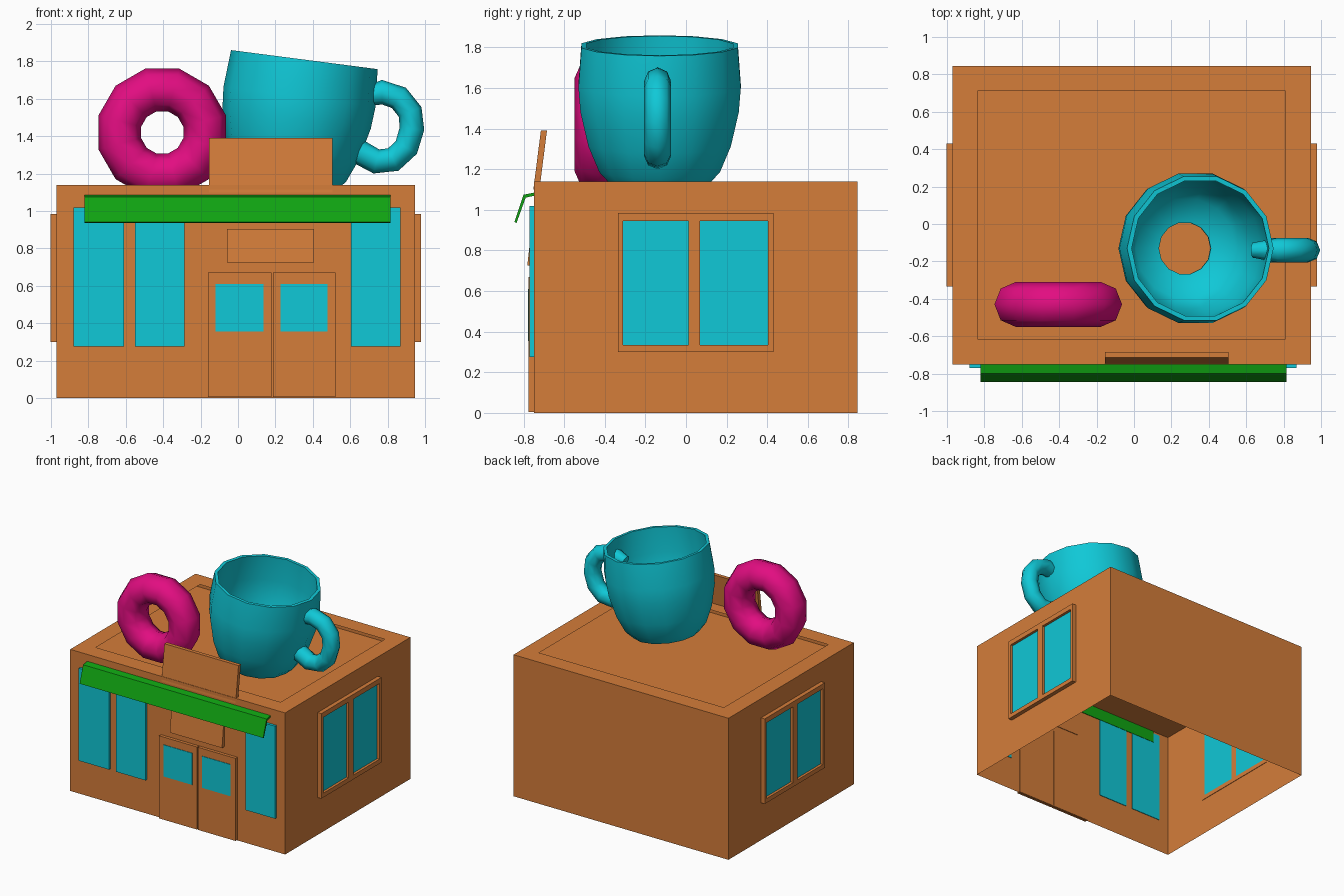
import bpy, bmesh, math
from mathutils import Matrix

if "Cube" in bpy.data.objects:
    bpy.data.objects.remove(bpy.data.objects["Cube"])


def material(name, rgb):
    m = bpy.data.materials.new(name)
    m.diffuse_color = (*rgb, 1)
    m.use_nodes = True
    m.node_tree.nodes["Principled BSDF"].inputs["Base Color"].default_value = m.diffuse_color
    return m


ORANGE = material("orange wall", (0.66, 0.205, 0.042))
TEAL = material("teal", (0.005, 0.58, 0.68))
PINK = material("pink", (0.76, 0.004, 0.22))
GREEN = material("green", (0.005, 0.37, 0.006))


def add(name, bm, mat, smooth=None):
    bmesh.ops.recalc_face_normals(bm, faces=bm.faces)
    me = bpy.data.meshes.new(name)
    bm.to_mesh(me)
    bm.free()
    me.materials.append(mat)
    ob = bpy.data.objects.new(name, me)
    bpy.context.collection.objects.link(ob)
    if smooth:
        bpy.ops.object.select_all(action='DESELECT')
        ob.select_set(True)
        bpy.context.view_layer.objects.active = ob
        bpy.ops.object.shade_smooth_by_angle(angle=math.radians(smooth))
    return ob


def box_bm(x0, x1, y0, y1, z0, z1):
    bm = bmesh.new()
    mat = Matrix.Translation(((x0 + x1) / 2, (y0 + y1) / 2, (z0 + z1) / 2))
    bmesh.ops.create_cube(bm, size=1, matrix=mat @ Matrix.Diagonal((x1 - x0, y1 - y0, z1 - z0, 1)))
    return bm


def box(name, mat, *ext):
    return add(name, box_bm(*ext), mat)


def prism(name, mat, profile, x0, x1):
    """Extrude a closed (y, z) outline along x."""
    bm = bmesh.new()
    face = bm.faces.new([bm.verts.new((x0, y, z)) for y, z in profile])
    ext = bmesh.ops.extrude_face_region(bm, geom=[face])
    bmesh.ops.translate(bm, vec=(x1 - x0, 0, 0),
                        verts=[v for v in ext["geom"] if isinstance(v, bmesh.types.BMVert)])
    return add(name, bm, mat)


def revolve(name, mat, profile, sides, matrix, closed, smooth):
    """Spin an (r, z) profile around local z."""
    bm = bmesh.new()
    rings = [[bm.verts.new((r * math.cos(2 * math.pi * i / sides),
                            r * math.sin(2 * math.pi * i / sides), z)) for i in range(sides)]
             for r, z in profile]
    pairs = list(zip(rings, rings[1:])) + ([(rings[-1], rings[0])] if closed else [])
    for a, b in pairs:
        for i in range(sides):
            j = (i + 1) % sides
            bm.faces.new((a[i], a[j], b[j], b[i]))
    bm.transform(matrix)
    return add(name, bm, mat, smooth)


# Building shell: open below, flat parapet lip around the sunken roof
X0, X1, Y0, Y1, TOP = -0.97, 0.945, -0.75, 0.845, 1.14
bm = box_bm(X0, X1, Y0, Y1, 0, TOP)
bm.faces.ensure_lookup_table()
bottom = min(bm.faces, key=lambda f: f.calc_center_median().z)
bmesh.ops.delete(bm, geom=[bottom], context='FACES_ONLY')
top = max(bm.faces, key=lambda f: f.calc_center_median().z)
bmesh.ops.inset_region(bm, faces=[top], thickness=0.19)
bmesh.ops.delete(bm, geom=[top], context='FACES')
add("building_shell", bm, ORANGE)
box("roof_deck", ORANGE, X0 + 0.005, X1 - 0.005, Y0 + 0.005, Y1 - 0.005, 1.035, 1.045)

# Front windows
for i, (a, b) in enumerate([(-0.88, -0.61), (-0.55, -0.285), (0.605, 0.87)]):
    box(f"front_window_{i + 1}", TEAL, a, b, -0.77, -0.745, 0.275, 1.02)

# Double doors with glass plates
for side, a, b in [("left", -0.16, 0.178), ("right", 0.186, 0.52)]:
    box(f"{side}_door", ORANGE, a, b, -0.775, -0.745, 0.005, 0.67)
    box(f"{side}_door_glass", TEAL, a + 0.04, b - 0.042, -0.779, -0.772, 0.355, 0.61)

# Side windows on both walls: frame bars around recessed panes
for side, wall, s in [("right", X1, 1), ("left", X0, -1)]:
    def bar(name, mat, depth, y0, y1, z0, z1):
        xs = sorted((wall - 0.004 * s, wall + depth * s))
        box(f"{side}_{name}", mat, *xs, y0, y1, z0, z1)
    for name, a, b in [("front_post", -0.335, -0.31), ("mid_post", 0.012, 0.07), ("back_post", 0.405, 0.43)]:
        bar("window_" + name, ORANGE, 0.033, a, b, 0.30, 0.985)
    for name, a, b in [("sill", 0.30, 0.335), ("header", 0.945, 0.985)]:
        bar("window_" + name, ORANGE, 0.033, -0.335, 0.43, a, b)
    for name, a, b in [("front_pane", -0.31, 0.012), ("back_pane", 0.07, 0.405)]:
        bar("window_" + name, TEAL, 0.012, a, b, 0.335, 0.945)

# Awning, with its backing strip inside the wall
prism("awning", GREEN, [(-0.748, 1.085), (-0.80, 1.075), (-0.845, 0.94), (-0.835, 0.935),
                        (-0.79, 1.06), (-0.748, 1.07)], -0.82, 0.815)
box("awning_backing", GREEN, -0.82, 0.815, -0.747, -0.742, 0.94, 1.04)

# Leaning roof sign and tilted sign above the doors
prism("roof_sign", ORANGE, [(-0.752, 1.10), (-0.722, 1.10), (-0.685, 1.39), (-0.715, 1.39)], -0.155, 0.505)
prism("door_sign", ORANGE, [(-0.782, 0.725), (-0.745, 0.725), (-0.745, 0.905), (-0.762, 0.905)], -0.06, 0.405)

# Ring pastry standing on the roof
ring = [(0.235 + 0.118 * math.cos(math.pi * k / 4), 0.12 * math.sin(math.pi * k / 4)) for k in range(8)]
revolve("pastry_ring", PINK, ring, 12,
        Matrix.Translation((-0.405, -0.43, 1.42)) @ Matrix.Rotation(math.pi / 2, 4, 'X') @ Matrix.Rotation(math.radians(15), 4, 'Z'),
        True, 60)

# Tilted cup, open at the base
cup = [(0.14, 0.02), (0.25, 0.0), (0.305, 0.06), (0.36, 0.19), (0.40, 0.36), (0.41, 0.48), (0.395, 0.68),
       (0.37, 0.68), (0.38, 0.48), (0.37, 0.36), (0.33, 0.20), (0.27, 0.08), (0.14, 0.04)]
revolve("cup", TEAL, cup, 14,
        Matrix.Translation((0.267, -0.13, 1.135)) @ Matrix.Rotation(math.radians(7.4), 4, 'Y'),
        True, 50)

# Cup handle: tube swept along an arc in the xz plane
path = [(0.635, 1.60), (0.77, 1.635), (0.86, 1.605), (0.92, 1.53), (0.93, 1.44), (0.90, 1.34),
        (0.83, 1.275), (0.74, 1.265), (0.64, 1.32)]
bm = bmesh.new()
rings = []
for i, (x, z) in enumerate(path):
    (xa, za), (xb, zb) = path[max(i - 1, 0)], path[min(i + 1, len(path) - 1)]
    d = math.hypot(xb - xa, zb - za)
    nx, nz = -(zb - za) / d, (xb - xa) / d
    r = 0.04 if i == 0 else 0.066
    rings.append([bm.verts.new((x + nx * r * math.cos(t), -0.14 + r * math.sin(t), z + nz * r * math.cos(t)))
                  for t in [math.pi * k / 4 for k in range(8)]])
for a, b in zip(rings, rings[1:]):
    for k in range(8):
        bm.faces.new((a[k], a[(k + 1) % 8], b[(k + 1) % 8], b[k]))
bm.faces.new(rings[0])
bm.faces.new(rings[-1])
add("cup_handle", bm, TEAL, 60)
